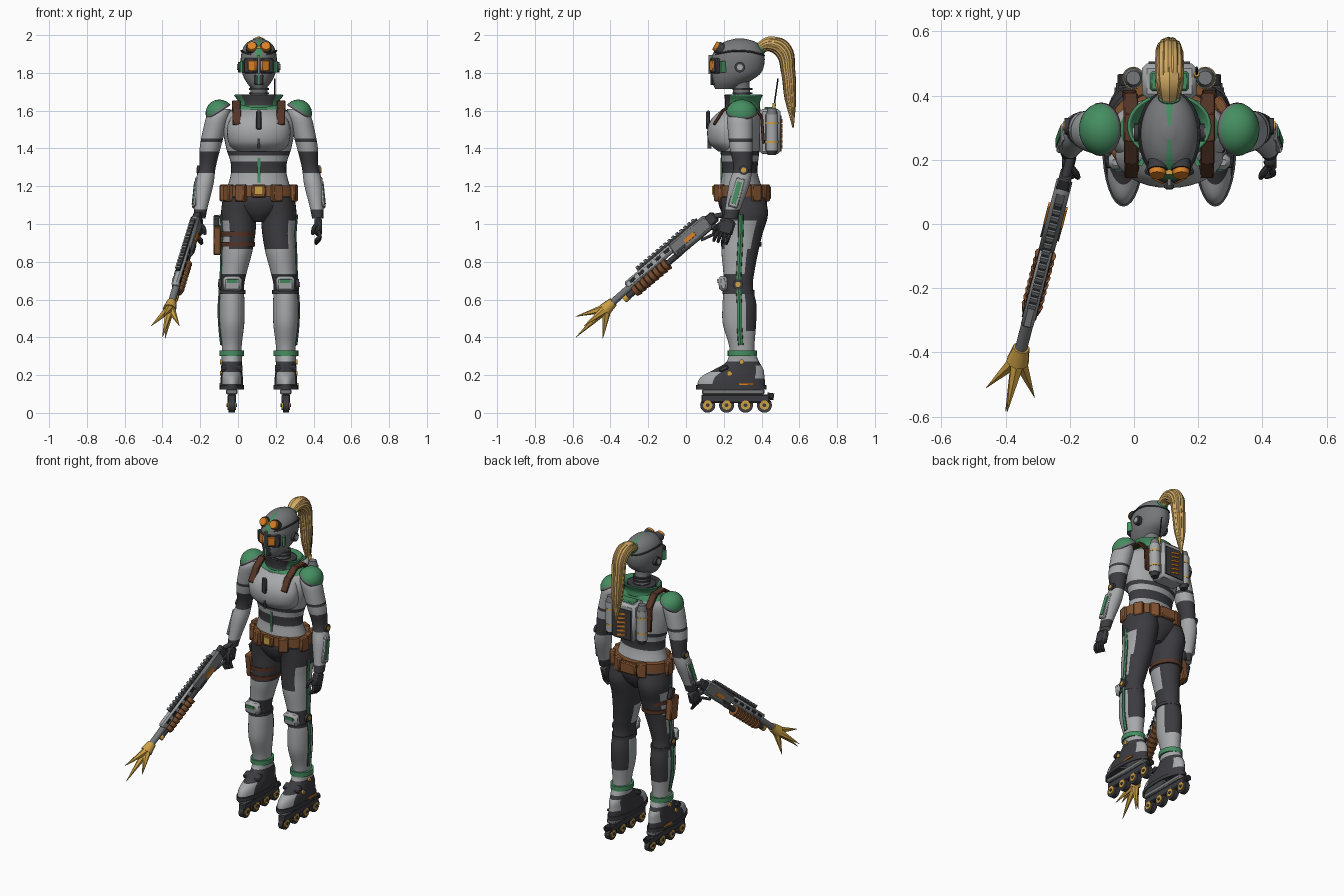
import bpy, bmesh, math
from mathutils import Matrix, Vector, Euler

if "Cube" in bpy.data.objects:
    bpy.data.objects.remove(bpy.data.objects["Cube"], do_unlink=True)

MID = 0.11  # body centre line in x
COLOURS = dict(light=(.38, .39, .4), grey=(.18, .185, .19), dark=(.045, .045, .052), black=(.02, .02, .022),
               green=(.06, .27, .12), belt=(.22, .085, .03), strap=(.09, .035, .02), orange=(.7, .22, .02),
               gold=(.62, .36, .06), hair=(.66, .41, .13))
NAMES = dict(light="light_grey", grey="mid_grey", dark="charcoal", belt="tan_leather", strap="brown_leather", hair="blonde")
MATS = {}
for key, rgb in COLOURS.items():
    m = MATS[key] = bpy.data.materials.new(NAMES.get(key, key))
    m.use_nodes = True
    m.diffuse_color = (*rgb, 1)
    bsdf = next(n for n in m.node_tree.nodes if n.type == 'BSDF_PRINCIPLED')
    bsdf.inputs["Base Color"].default_value = (*rgb, 1)
    bsdf.inputs["Roughness"].default_value = .6
BODY = Matrix.Translation((MID, 0, 0))


def finish(name, bm, mats):
    bmesh.ops.recalc_face_normals(bm, faces=bm.faces)
    mesh = bpy.data.meshes.new(name)
    bm.to_mesh(mesh)
    bm.free()
    for key in mats:
        mesh.materials.append(MATS[key])
    ob = bpy.data.objects.new(name, mesh)
    bpy.context.collection.objects.link(ob)
    return ob


def box(name, loc, size, mat, rot=(0, 0, 0), frame=BODY, bevel=.006):
    bm = bmesh.new()
    bmesh.ops.create_cube(bm, size=1, matrix=Matrix.Diagonal((*size, 1)))
    if bevel and min(size) > bevel * 2.5:
        bmesh.ops.bevel(bm, geom=bm.edges[:], offset=bevel, segments=1, affect='EDGES')
    place = Matrix.Translation(loc) @ Euler([math.radians(a) for a in rot]).to_matrix().to_4x4()
    bm.transform(frame @ place)
    return finish(name, bm, [mat])


def rod(name, a, b, r, mat, r2=None, frame=BODY, sides=16):
    a, b = frame @ Vector(a), frame @ Vector(b)
    bm = bmesh.new()
    bmesh.ops.create_cone(bm, cap_ends=True, segments=sides, radius1=r, radius2=r if r2 is None else r2, depth=(b - a).length)
    bm.transform(Matrix.Translation((a + b) / 2) @ (b - a).to_track_quat('Z', 'Y').to_matrix().to_4x4())
    return finish(name, bm, [mat])


def dome(name, loc, size, mats, floor, rim, tilt):
    """Open spherical cap, leaned sideways, with a coloured rim."""
    bm = bmesh.new()
    bmesh.ops.create_uvsphere(bm, u_segments=24, v_segments=18, radius=1)
    bmesh.ops.delete(bm, geom=[v for v in bm.verts if v.co.z < floor], context='VERTS')
    for f in bm.faces:
        f.material_index = int(f.calc_center_median().z < rim)
    bm.transform(BODY @ Matrix.Translation(loc) @ Matrix.Rotation(math.radians(tilt), 4, 'Y') @ Matrix.Diagonal((*size, 1)))
    finish(name, bm, mats).modifiers.new("thickness", 'SOLIDIFY').thickness = .008


def loft(name, rings, mats, rule=None, s=1, sub=5, seg=32, caps=True):
    """Stack ellipses (offset, y, z, rx, ry); rule(outward, y_direction, z) picks the colour."""
    rows = []
    for i in range(len(rings) - 1):
        p = [rings[min(max(i + k, 0), len(rings) - 1)] for k in (-1, 0, 1, 2)]
        for j in range(sub):
            t = j / sub
            rows.append([b + .5 * t * (c - a + t * (2 * a - 5 * b + 4 * c - d + t * (3 * (b - c) + d - a)))
                         for a, b, c, d in zip(*p)])
    rows.append(rings[-1])
    bm = bmesh.new()
    turn = [2 * math.pi * k / seg for k in range(seg)]
    grid = [[bm.verts.new((MID + s * (o + rx * math.cos(a)), y + ry * math.sin(a), z)) for a in turn]
            for o, y, z, rx, ry in rows]
    for r in range(len(rows) - 1):
        for k in range(seg):
            n = (k + 1) % seg
            f = bm.faces.new((grid[r][k], grid[r][n], grid[r + 1][n], grid[r + 1][k]))
            if rule:
                mid = turn[k] + math.pi / seg
                f.material_index = mats.index(rule(math.cos(mid), math.sin(mid), (rows[r][2] + rows[r + 1][2]) / 2))
    if caps:
        bm.faces.new(grid[0])
        bm.faces.new(grid[-1])
    return finish(name, bm, mats)


def band(name, off, y, z0, z1, rx, ry, mat, s=1):
    return loft(name, [(off, y, z0, rx, ry), (off, y, z1, rx, ry)], [mat], s=s, sub=1)


def tube(name, pts, radii, mat):
    cu = bpy.data.curves.new(name, 'CURVE')
    cu.dimensions, cu.bevel_depth, cu.bevel_resolution, cu.resolution_u, cu.use_fill_caps = '3D', 1, 2, 6, True
    sp = cu.splines.new('BEZIER')
    sp.bezier_points.add(len(pts) - 1)
    for bp, p, r in zip(sp.bezier_points, pts, radii):
        bp.co, bp.radius = BODY @ Vector(p), r
        bp.handle_left_type = bp.handle_right_type = 'AUTO'
    cu.materials.append(MATS[mat])
    ob = bpy.data.objects.new(name, cu)
    bpy.context.collection.objects.link(ob)
    bpy.ops.object.select_all(action='DESELECT')
    ob.select_set(True)
    bpy.context.view_layer.objects.active = ob
    bpy.ops.object.convert(target='MESH')


# Torso, pelvis and bust
def torso_rule(x, y, z):
    if z < 1.39:
        return "light" if 1.2 < z < 1.265 or 1.335 < z < 1.365 else "dark"
    if z > 1.6:
        return "green" if z < 1.625 else "dark"
    return "light"


loft("torso", [(0, .3, 1.13, .185, .125), (0, .29, 1.2, .165, .11), (0, .285, 1.27, .147, .094), (0, .285, 1.33, .15, .097),
               (0, .285, 1.4, .172, .105), (0, .28, 1.5, .19, .115), (0, .29, 1.57, .18, .108), (0, .3, 1.62, .125, .09),
               (0, .3, 1.66, .07, .06)], ["light", "dark", "green"], torso_rule, sub=6)
loft("pelvis", [(0, .3, 1.01, .035, .07), (0, .3, 1.06, .12, .11), (0, .3, 1.12, .19, .13), (0, .3, 1.17, .18, .125)], ["dark"])
box("belly_stripe", (0, .189, 1.275), (.016, .012, .15), "green", bevel=0)
box("chest_clasp", (0, .117, 1.55), (.03, .02, .1), "dark")
box("chest_zip", (0, .125, 1.46), (.012, .02, .12), "dark", bevel=0)

# Belt
band("belt", 0, .295, 1.145, 1.205, .192, .137, "belt")
box("buckle_plate", (0, .155, 1.175), (.075, .02, .07), "belt")
box("buckle", (0, .143, 1.178), (.045, .012, .045), "gold")
for a in (-60, -120, 32, 64, 116, 180, 212, -15):
    t = math.radians(a)
    box("belt_pouch", (.19 * math.cos(t), .295 + .137 * math.sin(t), 1.165), (.035, .06, .09), "belt", (0, 0, a))
box("back_pouch", (0, .435, 1.165), (.11, .03, .07), "belt")

# Neck, collar and head
loft("neck", [(0, .3, 1.62, .06, .055), (0, .295, 1.7, .045, .045), (0, .28, 1.76, .05, .055)], ["grey"])
for i in range(3):
    band("neck_ring", 0, .298, 1.665 + i * .022, 1.675 + i * .022, .053, .053, "dark")
collar = loft("collar", [(0, .3, 1.615, .1, .085), (0, .3, 1.65, .1, .085), (0, .305, 1.685, .125, .095)], ["green", "dark"],
              lambda x, y, z: "dark" if y < -.75 and z > 1.63 else "green", caps=False)
collar.modifiers.new("thickness", 'SOLIDIFY').thickness = .008
band("collar_lining", 0, .3, 1.63, 1.672, .09, .078, "dark")
loft("helmet", [(0, .215, 1.715, .035, .06), (0, .235, 1.75, .065, .095), (0, .265, 1.8, .088, .132), (0, .275, 1.87, .096, .142),
                (0, .28, 1.93, .084, .122), (0, .285, 1.965, .055, .08), (0, .285, 1.982, .015, .02)],
     ["grey", "green"], lambda x, y, z: "green" if abs(x) < .11 and z > 1.88 else "grey", sub=6)
box("mouth_guard", (0, .155, 1.765), (.05, .04, .06), "dark")
box("mouth_line", (0, .133, 1.765), (.01, .008, .06), "green")
box("nose_bridge", (0, .132, 1.845), (.012, .025, .1), "grey")
for s in (1, -1):
    box("visor_frame", (s * .037, .158, 1.838), (.078, .036, .08), "dark", (0, 0, s * 26))
    box("visor_lens", (s * .033, .143, 1.838), (.05, .022, .06), "orange", (0, 0, s * 26))
    box("visor_side_trim", (s * .085, .195, 1.832), (.014, .03, .06), "green", (0, 0, s * 30))
    rod("ear_disc", (s * .07, .285, 1.83), (s * .11, .285, 1.83), .028, "dark")
    rod("ear_hub", (s * .1, .285, 1.83), (s * .114, .285, 1.83), .016, "light")
    rod("goggle_rim", (s * .034, .205, 1.915), (s * .036, .165, 1.937), .032, "dark")
    rod("goggle_lens", (s * .036, .175, 1.931), (s * .037, .151, 1.945), .029, "orange", .024)
box("goggle_bridge", (0, .165, 1.935), (.02, .02, .014), "gold", bevel=0)
ring = [(.093 * math.cos(a), .28 + .133 * math.sin(a), 1.905 + .012 * math.cos(2 * a)) for a in [k * math.pi / 8 for k in range(17)]]
tube("goggle_strap", ring, [.005] * 17, "dark")

# Fitted chest shell
loft("bust", [(0, .255, 1.385, .13, .085), (0, .222, 1.43, .16, .1), (0, .213, 1.5, .168, .1), (0, .23, 1.56, .15, .092),
              (0, .27, 1.605, .12, .08)], ["light"])

# Ponytail: core plus surrounding strands
tail = [(0, .385, 1.93), (0, .45, 1.953), (0, .515, 1.918), (0, .54, 1.81), (0, .553, 1.66), (0, .567, 1.51)]
thick = [.028, .041, .04, .038, .03, .004]
tube("ponytail", tail, thick, "hair")
for k in range(11):
    a = 2 * math.pi * k / 11
    tube("hair_strand", [(r * .72 * math.cos(a), y + r * .62 * math.sin(a), z + r * .5 * math.sin(a) * (z > 1.9) + k % 3 * .02 * (z < 1.6))
                         for (x, y, z), r in zip(tail, thick)], [r * .4 for r in thick], "hair")
rod("hair_tie", (0, .38, 1.92), (0, .398, 1.935), .035, "green")

# Backpack
box("backpack", (0, .445, 1.49), (.17, .11, .24), "light", bevel=.015)
box("pack_panel", (0, .5, 1.48), (.13, .012, .19), "dark")
box("pack_top", (0, .445, 1.61), (.12, .06, .02), "green")
for k in range(6):
    box("pack_vent", (0, .508, 1.41 + k * .027), (.06, .008, .011), "orange", (0, 12, 0))
rod("antenna", (.085, .46, 1.58), (.085, .487, 1.77), .004, "black", sides=8)
rod("antenna_base", (.085, .46, 1.58), (.085, .468, 1.64), .009, "gold")


# Colour rules for limbs
def leg_rule(x, y, z):
    if .33 < z < .64 and (y < .35 or z < .43) or .74 < z < .87 and y < .3:
        return "light"
    return "light" if .86 < z < 1.02 and x > .6 and y < .5 else "dark"


def arm_rule(x, y, z):
    return "dark" if 1.43 < z < 1.455 or 1.265 < z < 1.375 or z < 1.07 else "light"


def boot_rule(x, y, z):
    if z > .275:
        return "light"
    return "light" if .15 < z < .215 and y < -.55 or .18 < z < .25 and y > .75 else "dark"


LEG = [(.09, .3, 1.14, .1, .12), (.105, .312, 1.05, .095, .122), (.105, .298, .95, .087, .108), (.115, .285, .85, .08, .097),
       (.13, .28, .75, .068, .083), (.14, .277, .67, .062, .077), (.142, .283, .57, .067, .09), (.142, .283, .47, .065, .088),
       (.143, .295, .36, .053, .068), (.143, .3, .27, .05, .065)]
STRAP = [(.115, .15, 1.53), (.118, .195, 1.6), (.12, .26, 1.645), (.12, .34, 1.64), (.12, .4, 1.57), (.13, .41, 1.43)]
for s in (1, -1):
    # Legs
    loft("leg", LEG, ["dark", "light"], leg_rule, s, sub=6)
    for name, mat, r, out in (("stripe_edge", "dark", .018, .011), ("leg_stripe", "green", .0145, .006)):
        tube(name, [(s * (o + rx - out), min(y, .29), z) for o, y, z, rx, ry in LEG[1:-1]], [r] * (len(LEG) - 2), mat)
    box("knee_plate", (s * .14, .197, .685), (.1, .05, .08), "light", (8, 0, 0), bevel=.015)
    box("knee_inset", (s * .14, .17, .698), (.055, .008, .02), "green", (8, 0, 0), bevel=0)
    band("knee_cuff", .14, .277, .63, .65, .069, .085, "dark", s)
    rod("knee_disc", (s * .18, .275, .68), (s * .212, .275, .68), .028, "dark")
    rod("knee_bolt", (s * .2, .275, .68), (s * .217, .275, .68), .014, "gold")
    # Skates
    band("ankle_cuff", .143, .298, .3, .33, .066, .077, "green", s)
    loft("boot", [(.143, .24, .125, .058, .178), (.143, .24, .16, .06, .178), (.143, .25, .195, .058, .165), (.143, .28, .23, .054, .13),
                  (.143, .3, .265, .053, .09), (.143, .3, .305, .056, .072)], ["light", "dark"], boot_rule, s)
    band("sole", .143, .24, .125, .148, .066, .186, "dark", s)
    box("boot_strap", (s * .143, .2, .235), (.115, .05, .025), "dark", (25, 0, 0))
    box("sole_light", (s * .205, .32, .152), (.008, .08, .01), "orange", bevel=0)
    for y, z in ((.23, .21), (.295, .27)):
        rod("boot_bolt", (s * .19, y, z), (s * .206, y, z), .013, "gold")
    box("skate_deck", (s * .143, .25, .112), (.06, .33, .03), "grey")
    box("skate_frame", (s * .143, .262, .076), (.044, .36, .045), "dark")
    rod("heel_brake", (s * .143, .43, .09), (s * .143, .465, .085), .018, "black")
    for k in range(4):
        y = .115 + k * .1
        rod("wheel", (s * .127, y, .041), (s * .159, y, .041), .04, "dark", sides=20)
        rod("wheel_hub", (s * .12, y, .041), (s * .166, y, .041), .025, "gold")
        rod("axle_cap", (s * .116, y, .041), (s * .17, y, .041), .01, "dark")
    # Arms
    loft("arm", [(.19, .285, 1.61, .04, .045), (.215, .285, 1.57, .06, .066), (.235, .287, 1.5, .06, .066), (.258, .292, 1.4, .055, .06),
                 (.272, .3, 1.3, .044, .05), (.29, .282, 1.21, .05, .055), (.306, .25, 1.09, .036, .042), (.312, .235, 1.03, .03, .038)],
         ["light", "dark"], arm_rule, s, sub=6)
    rod("elbow_disc", (s * .3, .305, 1.285), (s * .326, .305, 1.285), .026, "dark")
    rod("elbow_bolt", (s * .31, .305, 1.285), (s * .331, .305, 1.285), .014, "gold")
    box("forearm_plate", (s * .335, .268, 1.165), (.02, .055, .16), "light", (-16, s * -6, 0))
    box("forearm_inset", (s * .345, .268, 1.165), (.008, .026, .12), "green", (-16, s * -6, 0), bevel=0)
    # Hands
    box("palm", (s * .315, .213, .985), (.038, .085, .085), "dark", (-18, 0, 0), bevel=.012)
    for k in range(4):
        y = .235 - k * .022
        tube("finger", [(s * .318, y, .96), (s * .322, y - .012, .925 + k * .004), (s * .3, y - .022, .893 + k * .006)], [.011, .011, .008], "dark")
    tube("thumb", [(s * .31, .18, 1.0), (s * .29, .155, .975), (s * .285, .145, .945)], [.012, .011, .008], "dark")
    # Shoulder armour and straps
    dome("pauldron", (s * .205, .295, 1.58), (.075, .085, .08), ["green", "grey"], .15, .3, s * 32)
    for a, b in zip(STRAP, STRAP[1:]):
        a, b = Vector(a), Vector(b)
        d, c = b - a, (a + b) / 2
        box("shoulder_strap", (s * c.x, c.y, c.z), (.045, d.length + .01, .016), "strap", (math.degrees(math.atan2(d.z, d.y)), 0, 0), bevel=.004)
    # Backpack canisters
    rod("canister", (s * .112, .455, 1.39), (s * .112, .455, 1.58), .033, "light")
    rod("canister_cap", (s * .112, .455, 1.58), (s * .112, .455, 1.615), .03, "grey", .022)
    rod("canister_foot", (s * .112, .455, 1.365), (s * .112, .455, 1.39), .022, "dark", .03)
    for z in (1.43, 1.53):
        rod("canister_band", (s * .112, .455, z), (s * .112, .455, z + .01), .035, "gold")

# Thigh holster on the right leg
for z in (.88, .935):
    band("thigh_strap", .11, .292, z, z + .024, .09, .108, "strap", -1)
box("holster", (-.22, .3, .915), (.042, .075, .15), "belt", (8, 0, 0))
box("sidearm_grip", (-.224, .315, 1.01), (.03, .04, .07), "dark", (15, 0, 0))

# Long gun, built along its own y axis
start, end = Vector((-.215, .14, 1.03)), Vector((-.355, -.4, .575))
fwd = (end - start).normalized()
side = fwd.cross(Vector((0, 0, 1))).normalized()
up = side.cross(fwd)
GUN = Matrix.Translation(start) @ Matrix((side, fwd, up)).transposed().to_4x4()
box("receiver", (0, .15, 0), (.05, .26, .085), "grey", frame=GUN, bevel=.012)
box("receiver_back", (0, .01, 0), (.04, .06, .06), "dark", frame=GUN)
box("barrel_shroud", (0, .42, .018), (.04, .34, .045), "light", frame=GUN, bevel=.01)
box("top_rail", (0, .28, .048), (.022, .42, .014), "dark", frame=GUN)
for k in range(15):
    box("rail_tooth", (0, .09 + k * .028, .058), (.026, .014, .012), "grey", frame=GUN, bevel=0)
for k in range(5):
    box("shroud_slot", (0, .3 + k * .06, .02), (.046, .035, .016), "black", frame=GUN, bevel=0)
rod("barrel", (0, .5, .005), (0, .71, .0), .019, "grey", frame=GUN)
rod("lower_tube", (0, .25, -.03), (0, .63, -.03), .016, "dark", frame=GUN)
rod("tube_cap", (0, .62, -.03), (0, .645, -.03), .018, "gold", frame=GUN)
for k in range(8):
    rod("pump_grip", (0, .34 + k * .03, -.032), (0, .366 + k * .03, -.032), .034, "belt", .028, frame=GUN)
for x in (-.027, .027):
    box("receiver_light", (x, .155, -.005), (.008, .07, .022), "orange", frame=GUN, bevel=0)
    box("receiver_trim", (x, .23, -.02), (.006, .06, .015), "dark", frame=GUN, bevel=0)
rod("gun_grip", (0, .04, -.02), (0, -.02, -.09), .018, "dark", frame=GUN)
rod("stock_strut", (0, .0, .01), (0, -.07, -.03), .014, "dark", frame=GUN)
rod("trigger_guard", (0, .12, -.05), (0, .03, -.075), .008, "dark", frame=GUN)

# Clawed muzzle
rod("muzzle_cup", (0, .7, .0), (0, .76, -.003), .026, "gold", .036, frame=GUN, sides=10)
base = GUN @ Vector((0, .745, -.003))
for tip in ((-.46, -.51, .46), (-.385, -.44, .395), (-.31, -.54, .46), (-.395, -.585, .51), (-.4, -.583, .4)):
    rod("muzzle_claw", base, tip, .026, "gold", .001, frame=Matrix(), sides=6)

# Smooth shading with sharp edges kept
bpy.ops.object.select_all(action='DESELECT')
for ob in bpy.context.scene.objects:
    if ob.type == 'MESH':
        ob.select_set(True)
        bpy.context.view_layer.objects.active = ob
bpy.ops.object.shade_smooth_by_angle(angle=math.radians(38))
